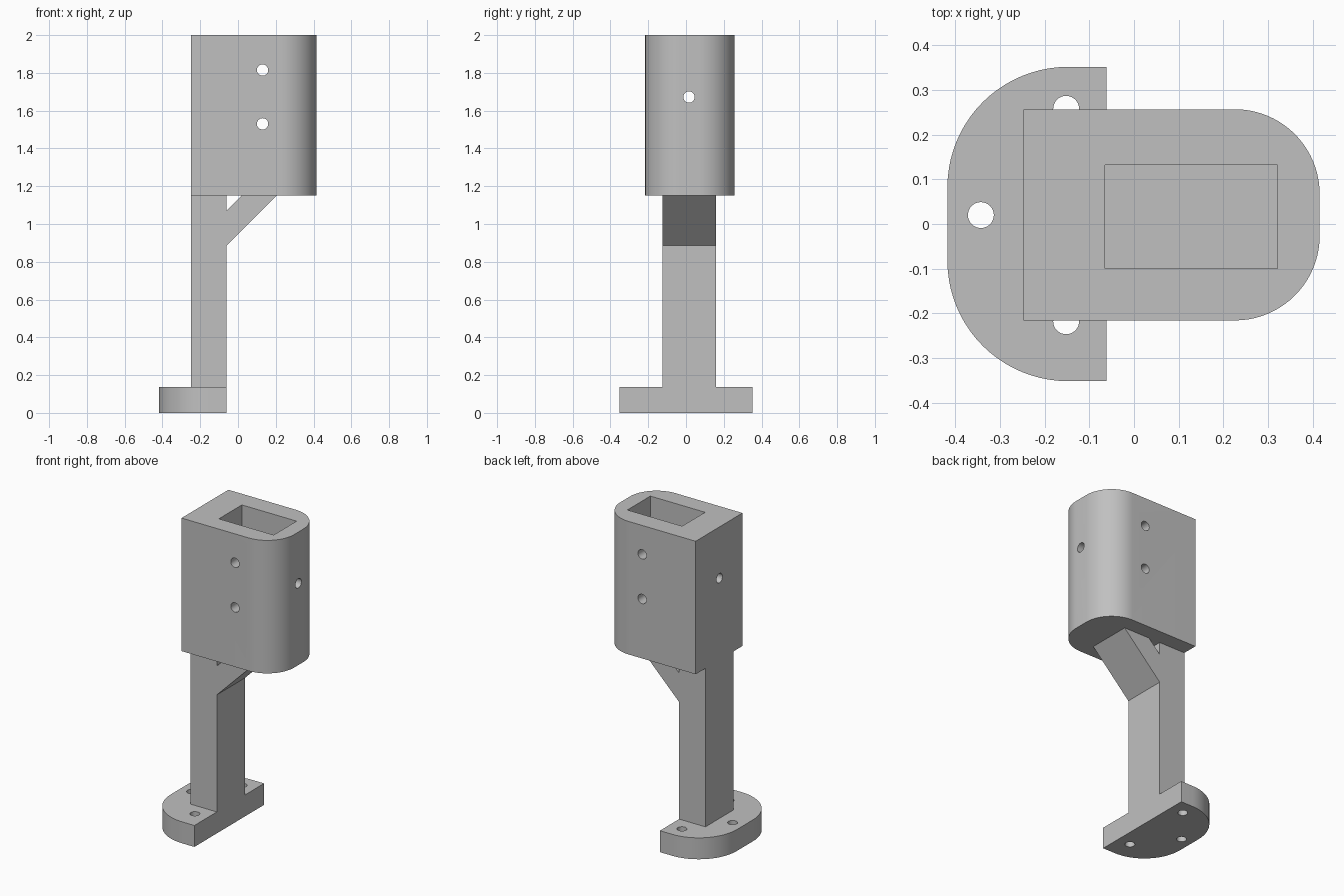
import bpy, bmesh, math
from mathutils import Vector, Matrix

cube = bpy.data.objects.get("Cube")
if cube:
    bpy.data.objects.remove(cube, do_unlink=True)

grey = bpy.data.materials.new("plain grey")
grey.use_nodes = True
colour = (0.53, 0.53, 0.53, 1)
grey.diffuse_color = colour
grey.node_tree.nodes["Principled BSDF"].inputs["Base Color"].default_value = colour


def make_object(name, bm):
    bmesh.ops.recalc_face_normals(bm, faces=bm.faces)
    mesh = bpy.data.meshes.new(name)
    bm.to_mesh(mesh)
    bm.free()
    mesh.materials.append(grey)
    ob = bpy.data.objects.new(name, mesh)
    bpy.context.collection.objects.link(ob)
    return ob


def prism(name, points, offset):
    """Extrude a flat outline along an offset."""
    bm = bmesh.new()
    face = bm.faces.new([bm.verts.new(p) for p in points])
    ext = bmesh.ops.extrude_face_region(bm, geom=[face])
    verts = [g for g in ext["geom"] if isinstance(g, bmesh.types.BMVert)]
    bmesh.ops.translate(bm, verts=verts, vec=Vector(offset))
    return make_object(name, bm)


def rounded_end(flat_x, round_x, y0, y1, radius, z, steps=20):
    """Rectangle outline whose two corners at round_x are rounded."""
    s = 1 if round_x > flat_x else -1
    cx = round_x - s * radius
    pts = [(flat_x, y0, z)]
    for cy, start in ((y0 + radius, -90), (y1 - radius, 0)):
        for i in range(steps + 1):
            a = math.radians(start + 90 * i / steps)
            pts.append((cx + s * radius * math.cos(a), cy + radius * math.sin(a), z))
    return pts + [(flat_x, y1, z)]


def box(name, lo, hi):
    x0, y0, z = lo
    x1, y1, top = hi
    return prism(name, [(x0, y0, z), (x1, y0, z), (x1, y1, z), (x0, y1, z)], (0, 0, top - z))


def drill(centre, axis, radius=0.03, length=1.2):
    bm = bmesh.new()
    turn = Vector((0, 0, 1)).rotation_difference(Vector(axis)).to_matrix().to_4x4()
    bmesh.ops.create_cone(bm, cap_ends=True, segments=32, radius1=radius, radius2=radius,
                          depth=length, matrix=Matrix.Translation(centre) @ turn)
    return make_object("hole_cutter", bm)


def cut(ob, cutters):
    bpy.context.view_layer.objects.active = ob
    for c in cutters:
        c.hide_render = True
        mod = ob.modifiers.new("cut", "BOOLEAN")
        mod.operation = "DIFFERENCE"
        mod.solver = "EXACT"
        mod.object = c
        bpy.ops.object.modifier_apply(modifier=mod.name)
        bpy.data.objects.remove(c, do_unlink=True)


def smooth(ob):
    bpy.ops.object.select_all(action="DESELECT")
    ob.select_set(True)
    bpy.context.view_layer.objects.active = ob
    bpy.ops.object.shade_smooth_by_angle(angle=math.radians(30))


# Main heights and the shared column span
base_top, block_bottom, top = 0.137, 1.15, 2.0
back_x, col_x = -0.248, -0.062
y0, y1, mid = -0.125, 0.158, 0.02

# Foot plate with three screw holes
base = prism("base_plate", rounded_end(col_x, -0.418, -0.352, 0.352, 0.27, 0), (0, 0, base_top))
cut(base, [drill((x, y, 0), (0, 0, 1), 0.029)
           for x, y in ((-0.343, mid), (-0.152, mid + 0.238), (-0.152, mid - 0.238))])
smooth(base)

# Column
box("column", (back_x, y0, base_top), (col_x, y1, block_bottom))

# Slanted brace under the holder
brace = [(col_x, 0.885), (0.203, block_bottom), (0.018, block_bottom), (col_x, 1.07)]
prism("brace", [(x, y0, z) for x, z in brace], (0, y1 - y0, 0))

# Holder block with a pocket and cross holes
holder = prism("holder_block", rounded_end(back_x, 0.416, -0.216, 0.257, 0.19, block_bottom),
               (0, 0, top - block_bottom))
cut(holder, [box("pocket_cutter", (-0.065, -0.1, 1.337), (0.322, 0.132, top + 0.1)),
             drill((0.13, mid, 1.815), (0, 1, 0)),
             drill((0.13, mid, 1.53), (0, 1, 0)),
             drill((0.08, 0.016, 1.672), (1, 0, 0))])
smooth(holder)
